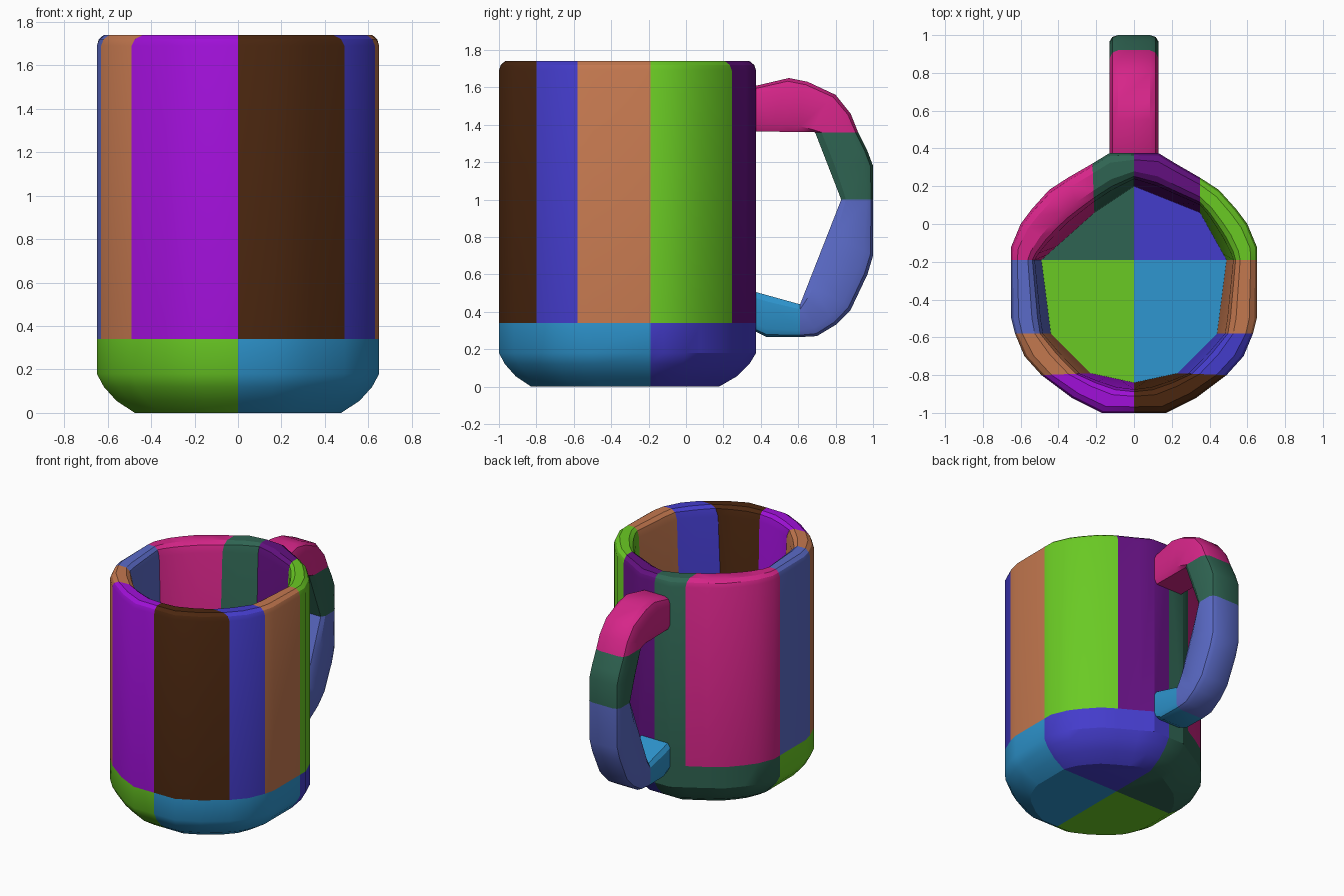
import bpy
import bmesh
from mathutils import Vector

default = bpy.data.objects.get("Cube")
if default:
    bpy.data.objects.remove(default)


# Flat colours, given as sRGB and stored as linear values
def make_material(name, code):
    srgb = [int(code[i:i + 2], 16) / 255 for i in (0, 2, 4)]
    rgba = [c / 12.92 if c < 0.04 else ((c + 0.055) / 1.055) ** 2.4 for c in srgb] + [1]
    mat = bpy.data.materials.new(name)
    mat.use_nodes = True
    mat.diffuse_color = rgba
    mat.node_tree.nodes["Principled BSDF"].inputs["Base Color"].default_value = rgba
    return mat


palette = {name: make_material(name, code) for name, code in {
    "brown": "4A260F", "violet": "A010D8", "plum": "62107F", "indigo": "443CCB",
    "terracotta": "C4784F", "green": "6ACA24", "magenta": "D62589",
    "pine": "2F6452", "periwinkle": "5B6BC8", "sky": "2E96D0"}.items()}


def finish(bm, name, colours):
    bmesh.ops.recalc_face_normals(bm, faces=bm.faces)
    mesh = bpy.data.meshes.new(name)
    bm.to_mesh(mesh)
    bm.free()
    for colour in colours:
        mesh.materials.append(palette[colour])
    obj = bpy.data.objects.new(name, mesh)
    bpy.context.collection.objects.link(obj)
    bpy.ops.object.select_all(action="DESELECT")
    obj.select_set(True)
    bpy.context.view_layer.objects.active = obj
    bpy.ops.object.shade_smooth_by_angle()


def bridge(bm, rings):
    """Skin a list of closed rings and cap both ends."""
    rings = [[bm.verts.new(p) for p in ring] for ring in rings]
    for a, b in zip(rings, rings[1:]):
        for i in range(len(a)):
            j = (i + 1) % len(a)
            bm.faces.new((a[i], a[j], b[j], b[i]))
    bm.faces.new(rings[0])
    bm.faces.new(rings[-1])


def segment(name, colour, outer, inner, section, place):
    """Sweep a section along an outer path, with a straight chord inside.
    The section holds (share of the way inward, offset across the path)."""
    outer = [Vector(p) for p in outer]
    start, end = (Vector(p) for p in inner)
    lengths = [0]
    for a, b in zip(outer, outer[1:]):
        lengths.append(lengths[-1] + (b - a).length)
    rings = []
    for p, d in zip(outer, lengths):
        q = start.lerp(end, d / lengths[-1])
        rings.append([place(p.lerp(q, share), h) for share, h in section])
    bm = bmesh.new()
    bridge(bm, rings)
    finish(bm, name, [colour])


# Mug outline, right half from front to back, and the inner wall corners
half = [(0, -1), (.17, -1), (.33, -.92), (.49, -.80), (.58, -.70), (.63, -.58),
        (.65, -.5), (.65, -.19), (.65, -.12), (.60, 0), (.54, .08), (.45, .18),
        (.35, .245), (.22, .32), (.13, .375), (0, .375)]
inside = {0: (0, -.84), 3: (.23, -.79), 5: (.44, -.58), 7: (.49, -.19),
          12: (.35, .06), 13: (.21, .06), 15: (0, .2)}

# Wall panels with a rounded rim
wall_section = [(0, .34), (0, 1.69), (.06, 1.72), (.2, 1.74),
                (.55, 1.74), (.7, 1.72), (.78, 1.67), (1, .34)]
panels = [("right", 1, (0, 3, 5, 7, 12, 15),
           ("brown", "indigo", "terracotta", "green", "plum")),
          ("left", -1, (0, 3, 5, 7, 13, 15),
           ("violet", "terracotta", "periwinkle", "magenta", "pine"))]
places = ("front", "front_corner", "side", "back_corner", "back")
for side, sign, cuts, colours in panels:
    for a, b, colour, where in zip(cuts, cuts[1:], colours, places):
        segment(f"wall_{where}_{side}", colour, half[a:b + 1],
                (inside[a], inside[b]), wall_section,
                lambda p, h, s=sign: (s * p.x, p.y, h))

# Rounded base with its floor, cut into four coloured quarters
outline = half + [(-x, y) for x, y in half[-2:0:-1]]
middle, split = -.36, -.19
bm = bmesh.new()
bridge(bm, [[(x * s, middle + (y - middle) * s, z) for x, y in outline]
            for z, s in ((0, .73), (.055, .86), (.12, .95), (.18, 1), (.34, 1))])
for normal in ((1, 0, 0), (0, 1, 0)):
    bmesh.ops.bisect_plane(bm, geom=bm.verts[:] + bm.edges[:] + bm.faces[:],
                           plane_co=(0, split, 0), plane_no=normal)
for face in bm.faces:
    c = face.calc_center_median()
    face.material_index = (c.x > 0) + 2 * (c.y > split)
finish(bm, "base", ["green", "sky", "pine", "indigo"])

# Handle, four segments in the y-z plane with softened edges
side_section = [(0, .085), (.06, .115), (.2, .13), (.85, .13), (1, .11)]
handle_section = side_section + [(t, -w) for t, w in reversed(side_section)]
handle = [
    ("top", "magenta", [(.34, 1.6), (.38, 1.61), (.55, 1.65), (.65, 1.63),
                        (.80, 1.56), (.88, 1.46), (.92, 1.36)], ((.34, 1.365), (.69, 1.36))),
    ("upper", "pine", [(.92, 1.36), (.97, 1.26), (1, 1.18), (1, 1)],
     ((.69, 1.36), (.83, 1))),
    ("lower", "periwinkle", [(1, 1), (1, .70), (.97, .60), (.88, .41), (.80, .33),
                             (.70, .27), (.61, .265)], ((.83, 1), (.61, .44))),
    ("bottom", "sky", [(.61, .265), (.43, .265), (.34, .31)], ((.61, .44), (.34, .515)))]
for where, colour, outer, inner in handle:
    segment(f"handle_{where}", colour, outer, inner, handle_section,
            lambda p, w: (w, p.x, p.y))
